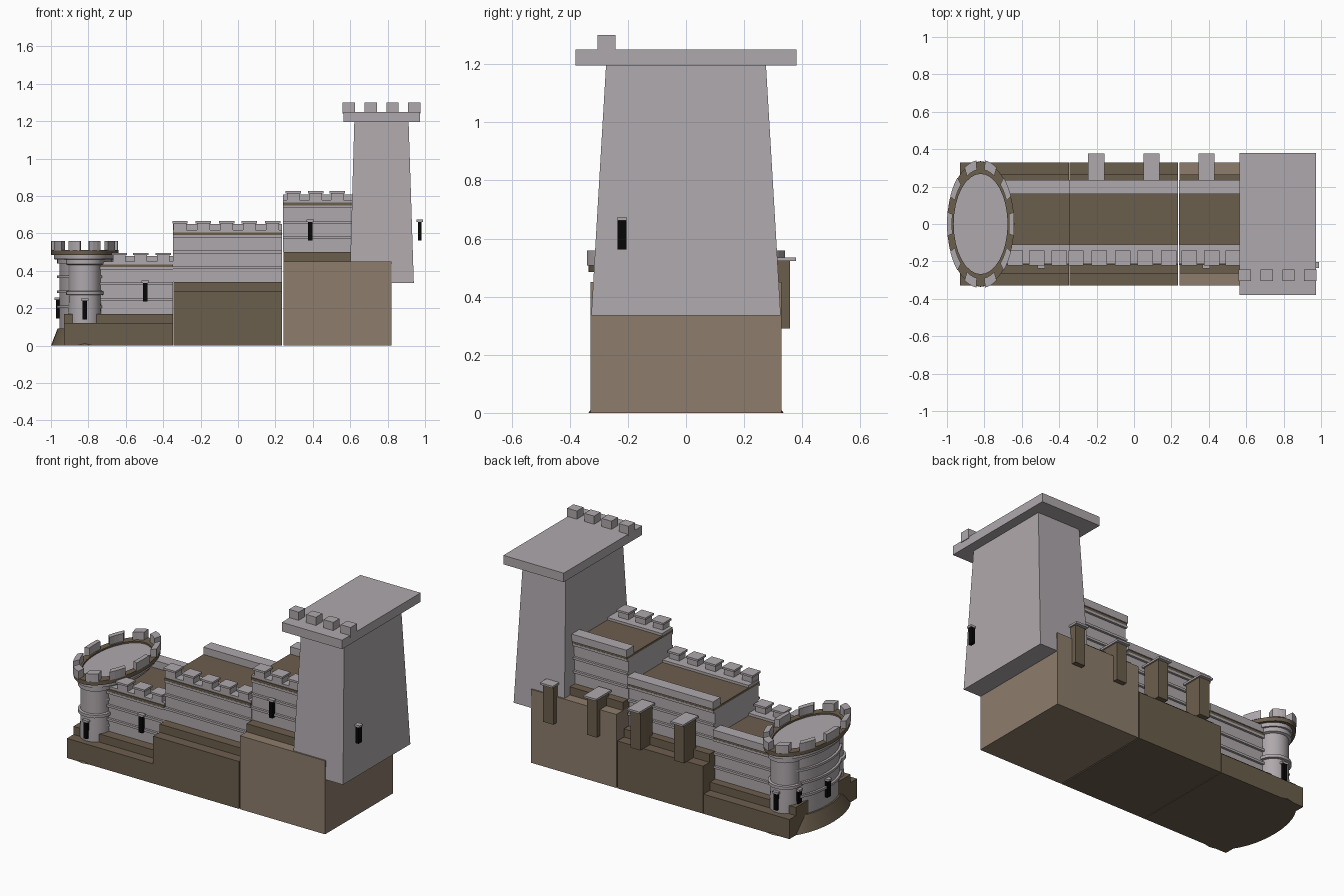
import bpy, bmesh, math
from mathutils import Vector

if "Cube" in bpy.data.objects:
    bpy.data.objects.remove(bpy.data.objects["Cube"])


def material(name, rgb):
    m = bpy.data.materials.new(name)
    m.diffuse_color = (*rgb, 1)
    m.use_nodes = True
    m.node_tree.nodes["Principled BSDF"].inputs["Base Color"].default_value = m.diffuse_color
    return m


GREY = material("pale stone", (0.43, 0.395, 0.415))
DARK = material("dark brown", (0.148, 0.112, 0.073))
LIGHT = material("light brown", (0.27, 0.205, 0.15))
BLACK = material("black", (0.002, 0.002, 0.002))


def finish(name, bm, mat, smooth=False):
    bmesh.ops.recalc_face_normals(bm, faces=bm.faces[:])
    me = bpy.data.meshes.new(name)
    bm.to_mesh(me)
    bm.free()
    me.materials.append(mat)
    ob = bpy.data.objects.new(name, me)
    bpy.context.collection.objects.link(ob)
    if smooth:
        bpy.context.view_layer.objects.active = ob
        ob.select_set(True)
        bpy.ops.object.shade_smooth_by_angle(angle=math.radians(35))
        ob.select_set(False)
    return ob


def add_box(bm, x, y, z):
    """Add a box given (min, max) on each axis."""
    vs = bmesh.ops.create_cube(bm, size=1)["verts"]
    for v in vs:
        v.co = Vector([(a + b) / 2 + c * (b - a) for (a, b), c in zip((x, y, z), v.co)])


def box(name, x, y, z, mat):
    bm = bmesh.new()
    add_box(bm, x, y, z)
    return finish(name, bm, mat)


def loft(name, rings, mat, smooth=False, closed=False):
    """Skin a list of equal-length point rings."""
    bm = bmesh.new()
    rows = [[bm.verts.new(p) for p in r] for r in rings]
    n = len(rows[0])
    pairs = list(zip(rows, rows[1:])) + ([(rows[-1], rows[0])] if closed else [])
    for a, b in pairs:
        for i in range(n):
            j = (i + 1) % n
            bm.faces.new((a[i], a[j], b[j], b[i]))
    if not closed:
        bm.faces.new(rows[0])
        bm.faces.new(rows[-1])
    return finish(name, bm, mat, smooth)


def ellipse(cx, cy, rx, ry, z, n=32):
    return [(cx + rx * math.cos(2 * math.pi * i / n),
             cy + ry * math.sin(2 * math.pi * i / n), z) for i in range(n)]


def drum(name, cx, cy, profile, mat, n=32):
    """Round or oval solid from (rx, ry, z) steps."""
    return loft(name, [ellipse(cx, cy, rx, ry, z, n) for rx, ry, z in profile], mat, True)


def rect(x0, x1, y0, y1, z):
    return [(x0, y0, z), (x1, y0, z), (x1, y1, z), (x0, y1, z)]


def arrow_slit(name, x, y, z, facing_x=False):
    """Black slit with a small stone hood; z is the sill."""
    w, d = (0.010, 0.016) if facing_x else (0.012, 0.012)
    box(name, (x - w, x + w), (y - d, y + d), (z, z + 0.1), BLACK)
    box(name + "_hood", (x - w - .008, x + w + .008), (y - d, y + d),
        (z + 0.1, z + 0.112), GREY)


# Stepped foundations, ledges, clad walls, roofs and battlements
sections = [  # x0, x1 of base, x0, x1 of wall, base top, merlon centres
    (-0.93, -0.348, -0.82, -0.348, 0.12, (-0.635, -0.52, -0.40), DARK),
    (-0.345, 0.236, -0.347, 0.236, 0.29, (-0.31, -0.185, -0.06, 0.06, 0.185), DARK),
    (0.243, 0.82, 0.24, 0.64, 0.45, (0.295, 0.415, 0.53), LIGHT),
]
for k, (bx0, bx1, wx0, wx1, top, merlons, mat) in enumerate(sections, 1):
    box(f"foundation_{k}", (bx0, bx1), (-0.328, 0.328), (0, top), mat)
    box(f"ledge_{k}", (bx0, min(bx1, 0.64)), (-0.265, 0.265), (top, top + 0.05), DARK)
    z0, z1 = top + 0.05, top + 0.30
    bm = bmesh.new()
    add_box(bm, (wx0, wx1), (-0.205, 0.215), (z0, z1))
    for i in range(3):
        z = z0 + 0.07 + 0.083 * i
        add_box(bm, (wx0, wx1), (-0.219, 0.229), (z, z + 0.014))
    finish(f"clad_wall_{k}", bm, GREY)
    box(f"roof_{k}", (wx0, wx1), (-0.218, 0.228), (z1, z1 + 0.014), DARK)
    r = z1 + 0.014
    box(f"wall_walk_{k}", (wx0, wx1), (-0.213, -0.11), (r, r + 0.015), GREY)
    box(f"back_parapet_{k}", (wx0, wx1), (0.16, 0.235), (r, r + 0.045), GREY)
    bm = bmesh.new()
    for x in merlons:
        add_box(bm, (x - .034, x + .034), (-0.213, -0.15), (r, r + 0.05))
        add_box(bm, (x - .041, x + .041), (-0.222, -0.142), (r + .05, r + .062))
    finish(f"merlons_{k}", bm, GREY)

# Rear buttresses with stone caps
for i in range(4):
    x = -0.202 + 0.295 * i
    box(f"buttress_{i + 1}", (x - .034, x + .034), (0.24, 0.358), (0.29, 0.523), DARK)
    box(f"buttress_cap_{i + 1}", (x - .043, x + .043), (0.23, 0.378), (0.523, 0.535), GREY)

# Tall tapered tower with overhanging platform
loft("great_tower", [rect(0.597, 0.94, -0.326, 0.326, 0.335),
                     rect(0.622, 0.912, -0.275, 0.275, 1.2)], GREY)
box("tower_platform", (0.563, 0.972), (-0.38, 0.38), (1.195, 1.25), GREY)
for i in range(4):
    x = 0.592 + 0.117 * i
    box(f"tower_merlon_{i + 1}", (x - .033, x + .033), (-0.305, -0.243), (1.24, 1.3), GREY)

# Oval gatehouse: apron, curved hall and two side columns
CX = -0.82
drum("curved_apron", CX, 0, [(.18, .336, 0), (.145, .27, .09)], DARK)
hall = [(.135, .25, .08)]
for z in (.2, .28, .36):
    hall += [(.135, .25, z), (.149, .264, z), (.149, .264, z + .014), (.135, .25, z + .014)]
drum("curved_hall", CX, 0, hall + [(.135, .25, .45)], GREY)
for s, side in ((-1, "front"), (1, "back")):
    c = [(.088, .088, .12), (.088, .088, .17), (.085, .085, .27), (.1, .1, .272),
         (.1, .1, .29), (.085, .085, .292), (.085, .085, .43), (.1, .1, .435), (.1, .1, .46)]
    drum(f"{side}_column", CX, s * .205, c, GREY, 24)
    arrow_slit(f"{side}_column_slit", CX, s * .297, .14)

# Oval crown with floor, rim and ten curved merlons
drum("crown_corbel", CX, 0, [(.148, .29, .44), (.148, .29, .46), (.165, .315, .462),
                             (.165, .315, .487)], GREY)
loft("crown_rim", [ellipse(CX, 0, .18 * k, .335 * k, z) for k, z in
                   ((.8, .485), (1, .485), (1, .51), (.8, .51))], DARK, True, True)
drum("crown_floor", CX, 0, [(.148, .275, .485), (.148, .275, .5)], GREY)
for m in range(10):
    mid = math.radians(36 * m)
    rings = []
    for j in range(4):
        a = mid + math.radians(-10.5 + 7 * j)
        rings.append([(CX + .18 * k * math.cos(a), .343 * k * math.sin(a), z)
                      for k, z in ((.85, .508), (1, .508), (1, .558), (.85, .558))])
    loft(f"crown_merlon_{m + 1}", rings, GREY)

# Arrow slits on the walls, tower and curved end
arrow_slit("lower_wall_slit", -0.495, -0.225, 0.235)
arrow_slit("upper_wall_slit", 0.387, -0.225, 0.562)
arrow_slit("tower_slit", 0.972, -0.22, 0.562, True)
arrow_slit("end_slit", -0.962, 0, 0.145, True)
arrow_slit("column_end_slit", -0.907, 0.205, 0.145, True)
